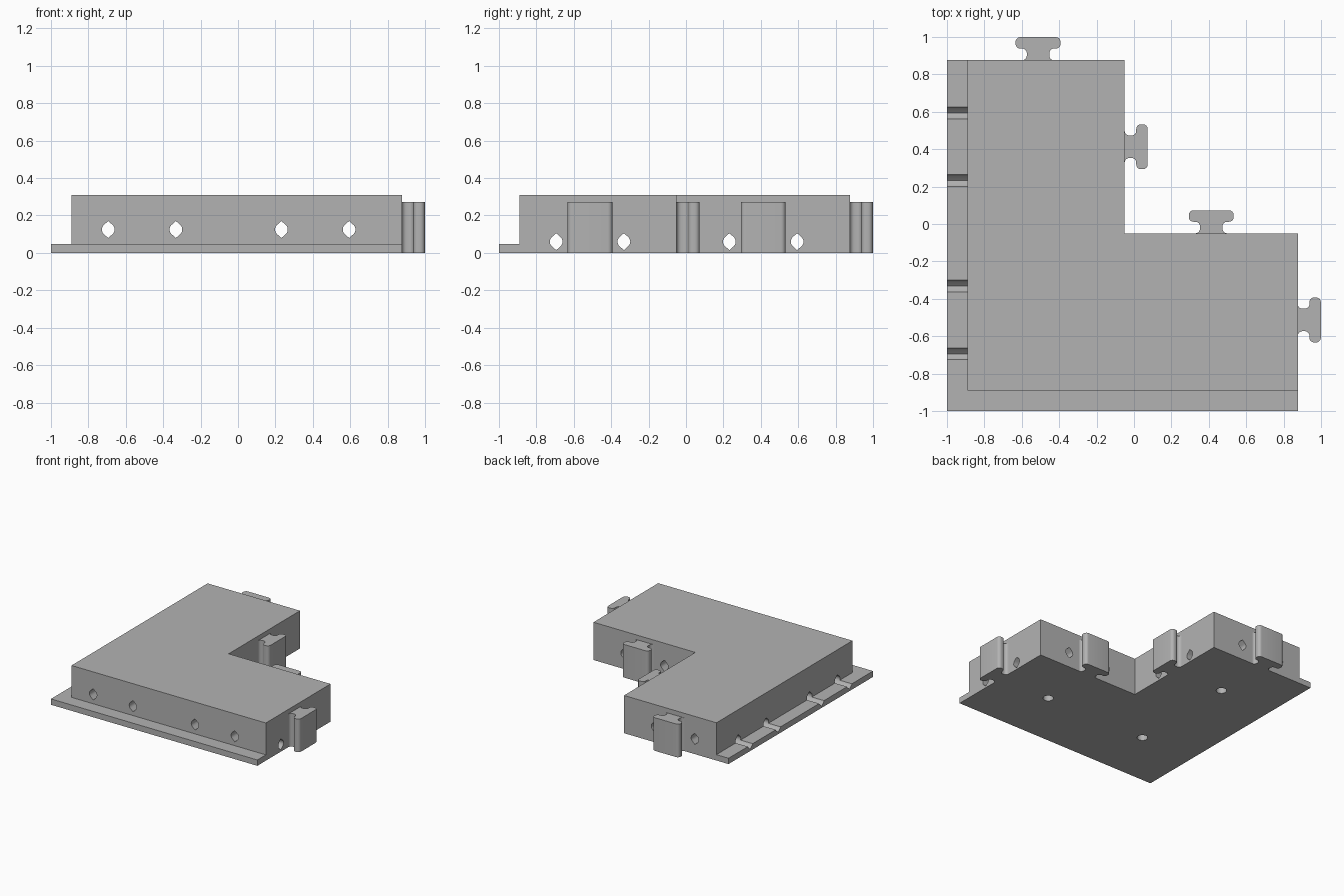
import bpy
import bmesh
from math import cos, sin, pi
from mathutils import Matrix, Vector

cube = bpy.data.objects.get("Cube")
if cube:
    bpy.data.objects.remove(cube, do_unlink=True)

grey = bpy.data.materials.new("plain grey")
grey.use_nodes = True
colour = (0.45, 0.45, 0.45, 1)
grey.diffuse_color = colour
grey.node_tree.nodes["Principled BSDF"].inputs["Base Color"].default_value = colour


def prism(name, outline, length, matrix=Matrix()):
    """Extrude a closed 2D outline along local z, then place it."""
    bm = bmesh.new()
    face = bm.faces.new([bm.verts.new((x, y, 0)) for x, y in outline])
    ext = bmesh.ops.extrude_face_region(bm, geom=[face])
    bmesh.ops.translate(bm, vec=(0, 0, length),
                        verts=[g for g in ext["geom"] if isinstance(g, bmesh.types.BMVert)])
    bm.transform(matrix)
    bmesh.ops.recalc_face_normals(bm, faces=bm.faces)
    mesh = bpy.data.meshes.new(name)
    bm.to_mesh(mesh)
    bm.free()
    mesh.materials.append(grey)
    obj = bpy.data.objects.new(name, mesh)
    bpy.context.collection.objects.link(obj)
    return obj


def activate(obj):
    bpy.ops.object.select_all(action="DESELECT")
    obj.select_set(True)
    bpy.context.view_layer.objects.active = obj


def combine(target, tool, operation):
    activate(target)
    mod = target.modifiers.new("combine", "BOOLEAN")
    mod.operation, mod.solver, mod.object = operation, "EXACT", tool
    bpy.ops.object.modifier_apply(modifier=mod.name)
    bpy.data.objects.remove(tool, do_unlink=True)


def smooth(obj):
    activate(obj)
    bpy.ops.object.shade_smooth_by_angle(angle=pi / 6)


def arc(cx, cy, r, start, end, steps=6):
    return [(cx + r * cos(a), cy + r * sin(a))
            for a in (start + (end - start) * i / steps for i in range(steps + 1))]


def corner(low):
    """L-shaped footprint whose front and left edges lie at low."""
    return [(low, low), (OUTER, low), (OUTER, INNER), (INNER, INNER), (INNER, OUTER), (low, OUTER)]


OUTER, INNER = 0.876, -0.05
NEAR, FAR = -0.513, 0.413          # tile centres
HEIGHT, LIP, TAB = 0.31, 0.048, 0.272

# L-shaped block with a thin lip along the front and left
body = prism("corner_block", corner(-0.89), HEIGHT)
combine(body, prism("lip", corner(-1), LIP), "UNION")

# Rounded passages with pointed top and bottom, across and along the block
R = 0.034
eye = (arc(0, 0, R, -pi / 4, pi / 4) + [(0, R * 1.33)]
       + arc(0, 0, R, 3 * pi / 4, 5 * pi / 4) + [(0, -R * 1.33)])
along_x = Matrix(((0, 0, 1, 0), (1, 0, 0, 0), (0, 1, 0, 0), (0, 0, 0, 1)))
along_y = Matrix(((1, 0, 0, 0), (0, 0, 1, 0), (0, 1, 0, 0), (0, 0, 0, 1)))
for centre in (NEAR, FAR):
    for side in (-0.181, 0.181):
        p = centre + side
        combine(body, prism("passage", eye, 3, Matrix.Translation((-1.5, p, 0.06)) @ along_x),
                "DIFFERENCE")
        combine(body, prism("passage", eye, 3, Matrix.Translation((p, -1.5, 0.125)) @ along_y),
                "DIFFERENCE")

# Blind round holes under each tile
ring = arc(0, 0, 0.04, 0, 2 * pi, 24)[:-1]
for x, y in ((NEAR, NEAR), (FAR, NEAR), (NEAR, FAR)):
    combine(body, prism("peg_hole", ring, 0.2, Matrix.Translation((x, y, -0.05))), "DIFFERENCE")
smooth(body)

# Connector tabs: necked T profile, mirrored, pointing along +y before rotation
half = (arc(0.085, 0.025, 0.025, 3 * pi / 2, pi) + arc(0.085, 0.037, 0.025, pi, pi / 2)
        + arc(0.095, 0.087, 0.025, -pi / 2, 0) + arc(0.095, 0.098, 0.025, 0, pi / 2))
profile = half + [(-x, y) for x, y in reversed(half)]
tabs = {
    "back_tab": (NEAR, OUTER, 0),
    "inner_back_tab": (FAR, INNER, 0),
    "right_tab": (OUTER, NEAR, -pi / 2),
    "inner_right_tab": (INNER, FAR, -pi / 2),
}
for name, (x, y, turn) in tabs.items():
    place = Matrix.Translation(Vector((x, y, 0))) @ Matrix.Rotation(turn, 4, "Z")
    smooth(prism(name, profile, TAB, place))
